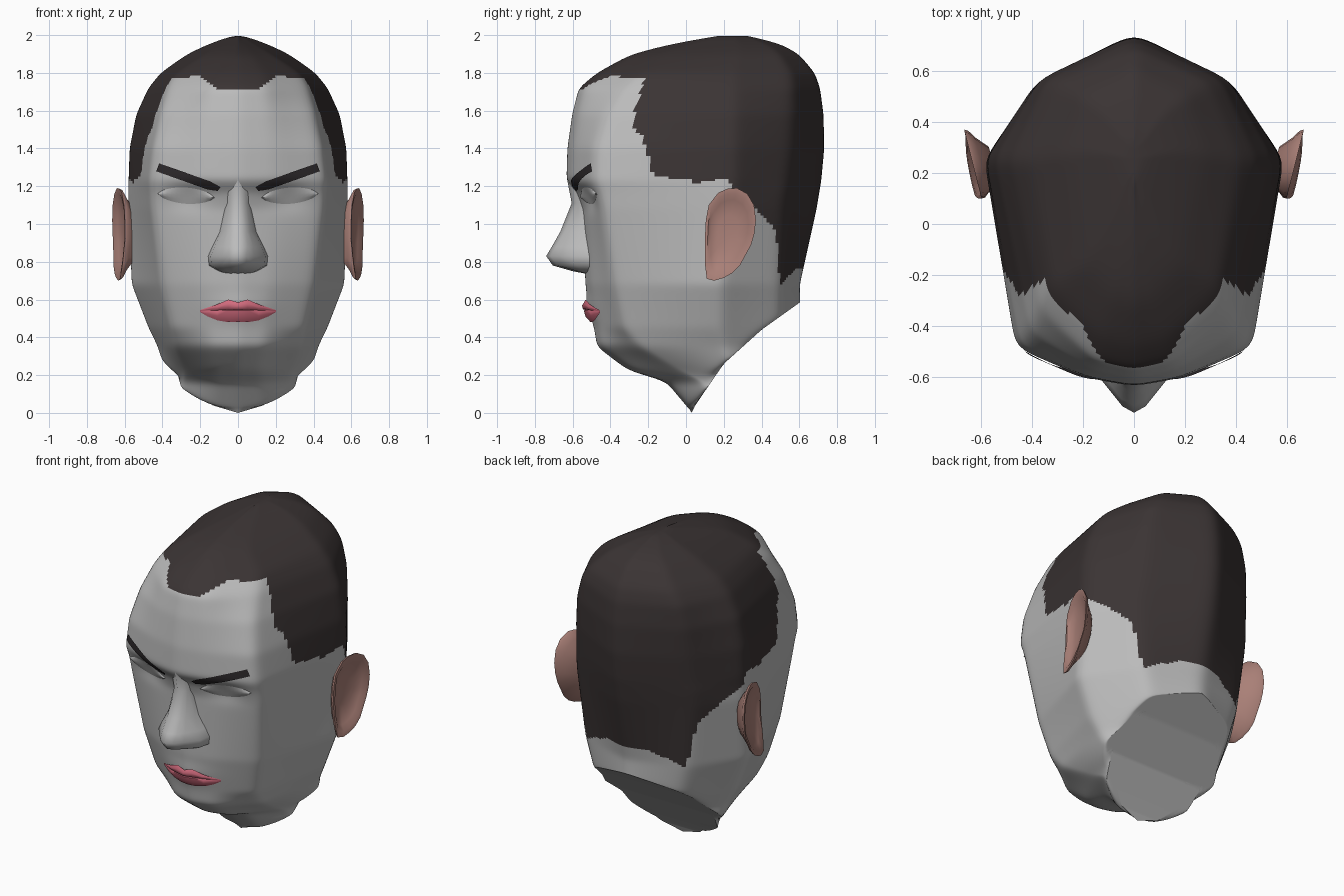
import bpy, bmesh, math
from mathutils import Vector
from mathutils.bvhtree import BVHTree

if "Cube" in bpy.data.objects:
    bpy.data.objects.remove(bpy.data.objects["Cube"])


def material(name, rgb):
    m = bpy.data.materials.new(name)
    m.diffuse_color = (*rgb, 1)
    m.use_nodes = True
    m.node_tree.nodes["Principled BSDF"].inputs["Base Color"].default_value = m.diffuse_color
    return m


SKIN = material("grey skin", (0.50, 0.50, 0.50))
HAIR = material("dark hair", (0.043, 0.034, 0.034))
BROW = material("brow black", (0.026, 0.022, 0.024))
EAR = material("ear pink brown", (0.40, 0.215, 0.185))
LIP = material("lip rose", (0.65, 0.15, 0.21))


def interp(table, t):
    """Piecewise linear lookup; each row is (key, values...)."""
    if t <= table[0][0]:
        return table[0][1:]
    for a, b in zip(table, table[1:]):
        if t <= b[0]:
            k = (t - a[0]) / (b[0] - a[0])
            return [p + (q - p) * k for p, q in zip(a[1:], b[1:])]
    return table[-1][1:]


def finish(name, bm, mats, angle=50, mirror=False):
    bmesh.ops.recalc_face_normals(bm, faces=bm.faces)
    me = bpy.data.meshes.new(name)
    bm.to_mesh(me)
    bm.free()
    ob = bpy.data.objects.new(name, me)
    bpy.context.collection.objects.link(ob)
    for m in mats:
        me.materials.append(m)
    bpy.ops.object.select_all(action='DESELECT')
    ob.select_set(True)
    bpy.context.view_layer.objects.active = ob
    bpy.ops.object.shade_smooth_by_angle(angle=math.radians(angle))
    if mirror:
        ob.modifiers.new("mirror", 'MIRROR').use_clip = True
    return ob


def grid(rows, closed=False):
    """Skin a list of point rows with quads."""
    bm = bmesh.new()
    vs = [[bm.verts.new(p) for p in r] for r in rows]
    n = len(rows[0])
    for a, b in zip(vs, vs[1:]):
        for j in range(n if closed else n - 1):
            k = (j + 1) % n
            bm.faces.new((a[j], a[k], b[k], b[j]))
    return bm, vs


# Head: stacked cross-sections
# z, front y, corner x, corner y, widest x, widest y, rear x, rear y, back y
SECTIONS = [
    (0.00, .03, .32, .16, .355, .33, .20, .48, .61),
    (0.17, -.11, .28, .07, .36, .28, .22, .48, .61),
    (0.22, -.30, .27, -.04, .39, .25, .23, .48, .61),
    (0.35, -.47, .33, -.25, .425, .20, .26, .48, .61),
    (0.45, -.485, .35, -.33, .475, .18, .29, .49, .61),
    (0.68, -.53, .40, -.38, .565, .18, .35, .50, .605),
    (1.08, -.55, .45, -.44, .58, .24, .40, .51, .70),
    (1.17, -.58, .455, -.46, .58, .24, .40, .52, .715),
    (1.23, -.63, .46, -.48, .58, .25, .39, .53, .725),
    (1.40, -.625, .44, -.475, .575, .25, .38, .55, .74),
    (1.58, -.60, .40, -.42, .54, .25, .37, .56, .735),
    (1.72, -.565, .36, -.33, .475, .25, .34, .56, .715),
    (1.80, -.47, .32, -.25, .41, .25, .29, .55, .685),
    (1.90, -.29, .17, -.15, .27, .27, .20, .49, .60),
    (1.96, -.05, .07, .05, .14, .28, .10, .42, .49),
    (2.005, .22, .003, .24, .005, .25, .003, .26, .28)]
RIM = [(.03, 0), (.05, .04), (.09, .10), (.2, .26), (.4, .44), (.61, .59)]
STEPS = (8, 10, 30, 16, 14)


def ring(z):
    yf, xc, yc, w, yw, x5, y5, yb = interp(SECTIONS, z)
    front = .02 if z < .2 else .035
    keys = [(0, yf), (.42 * xc, yf + front), (xc, yc), (w, yw), (x5, y5), (0, yb)]
    half = []
    for (ax, ay), (bx, by), n in zip(keys, keys[1:], STEPS):
        half += [(ax + (bx - ax) * i / n, ay + (by - ay) * i / n, z) for i in range(n)]
    half.append((0, yb, z))
    return half + [(-x, y, h) for x, y, h in reversed(half[1:-1])]


LEVELS = 165
bm, vs = grid([ring(2.005 * i / LEVELS) for i in range(LEVELS + 1)], closed=True)
M = len(vs[0])
for row in (vs[0], vs[-1]):
    for j in range(M // 2):
        quad = dict.fromkeys((row[j], row[j + 1], row[(M - j - 1) % M], row[(M - j) % M]))
        if len(quad) > 2:
            bm.faces.new(list(quad))


def cut_neck():
    for v in bm.verts:
        v.co.z = max(v.co.z, interp(RIM, v.co.y)[0])


def bump(v, x, z, rx, rz):
    return math.exp(-((abs(v.co.x) - x) / rx) ** 2 - ((v.co.z - z) / rz) ** 2)


cut_neck()
rim = [(v, v.co.copy()) for v in vs[0]]
for i in range(10):
    bmesh.ops.smooth_vert(bm, verts=bm.verts, factor=0.5,
                          use_axis_x=True, use_axis_y=True, use_axis_z=True)
for v in bm.verts:
    v.co.x *= 1.012
    v.co.y = .05 + (v.co.y - .05) * 1.012
    if v.co.y < -.2:  # eye sockets and mouth mound
        v.co.y += .02 * bump(v, .26, 1.14, .11, .06) - .015 * bump(v, 0, .56, .14, .07)
for v, co in rim:
    v.co = co
cut_neck()

# Hair: coloured above a jagged hairline
FRONT_LINE = [(0, 1.715), (.12, 1.715), (.15, 1.75), (.22, 1.79), (.30, 1.77), (.6, 1.77)]
SIDE_LINE = [(-.30, 1.54), (-.29, 1.53), (-.23, 1.46), (-.17, 1.25), (.02, 1.24), (.04, 1.215),
             (.23, 1.245), (.24, 1.18), (.35, 1.10), (.48, .96), (.485, .80), (.50, .68),
             (.58, .76), (.75, .80)]
for f in bm.faces:
    c = f.calc_center_median()
    top = c.z > interp(FRONT_LINE, abs(c.x))[0]
    side = c.z > interp(SIDE_LINE, c.y)[0] and c.y > -.29 + .29 * max(0, c.z - 1.53)
    f.material_index = int(top or side)

bm.normal_update()
surface = BVHTree.FromBMesh(bm)
finish("head", bm, [SKIN, HAIR], 60)


def face_y(x, z):
    return surface.ray_cast(Vector((x, -3, z)), Vector((0, 1, 0)))[0].y


# Nose: z, ridge y, ridge half-width, wing half-width, wing y
NOSE = [(1.24, -.63, .03, .09, -.56), (1.11, -.605, .035, .065, -.54), (.96, -.665, .045, .09, -.56),
        (.88, -.71, .05, .125, -.58), (.83, -.74, .045, .145, -.59), (.78, -.705, .045, .14, -.58),
        (.75, -.60, .03, .09, -.55), (.735, -.52, .02, .05, -.51)]
bm, vs = grid([[(0, y, z), (a, y + .025, z), (.6 * a + .4 * b, .5 * y + .5 * yw, z),
                (b, yw, z), (b + .02, -.47, z)] for z, y, a, b, yw in NOSE])
finish("nose", bm, [SKIN], 60, True)

# Lips: x, upper edge, parting and lower edge heights
LIPS = [(0, .585, .545, .48), (.05, .60, .547, .48), (.11, .575, .543, .49),
        (.16, .558, .543, .51), (.20, .545, .54, .533)]
rows = []
for x, up, mid, low in LIPS:
    k = 1 - (x / .2) ** 2
    rows.append([(x, face_y(x, h) - d * k - .005, h) for h, d in (
        (up, .008), (up * .6 + mid * .4, .022), (mid + .004, .02), (mid, .010),
        (mid - .004, .018), (mid * .45 + low * .55, .02), (low, .004))])
bm, vs = grid(rows)
finish("lips", bm, [LIP], 60, True)

# Eyebrows: thin strips following the forehead
rows = []
for i in range(13):
    t = i / 12
    x = .10 + .325 * t
    mid = 1.185 + .115 * t
    h = .021 * min(1, .5 + 3 * t)
    rows.append([(x - .008 * s, face_y(x - .008 * s, mid + s * h) - .008, mid + s * h)
                 for s in (-1, -.5, 0, .5, 1)])
bm, vs = grid(rows)
finish("eyebrows", bm, [BROW], 60, True)

# Eyes: shallow almond lids set in the sockets
rows = []
for i in range(13):
    t = i / 12
    x = .125 + .30 * t
    h = .042 * math.sin(math.pi * t) ** .6 + .001
    mid = 1.14 + .02 * t
    rows.append([(x, face_y(x, mid + s * h) - .003 - .010 * (1 - s * s), mid + s * h)
                 for s in (-1, -.5, 0, .5, 1)])
bm, vs = grid(rows)
finish("eyelids", bm, [SKIN], 60, True)

# Ears: outline rings from the back of the ear to the hollow
OUTLINE = [(.10, .92), (.105, 1.02), (.12, 1.10), (.17, 1.165), (.22, 1.187), (.27, 1.19),
           (.325, 1.16), (.36, 1.10), (.37, 1.02), (.362, .95), (.345, .89), (.285, .78),
           (.245, .74), (.20, .715), (.15, .70), (.11, .71), (.10, .79)]


def ear_ring(scale, depth):
    pts = []
    for y, z in OUTLINE:
        y, z = .22 + (y - .22) * scale, .95 + (z - .95) * scale
        x = .598 + .068 * (y - .1) / .27 + .12 * max(0, .9 - z)
        pts.append((x - depth, y, z))
    return pts


bm, vs = grid([ear_ring(.55, .08), ear_ring(.8, .035), ear_ring(.97, .015), ear_ring(1, 0),
               ear_ring(.88, .001), ear_ring(.74, .018), ear_ring(.4, .03)], closed=True)
bm.faces.new(vs[0])
bm.faces.new(vs[-1])
finish("ears", bm, [EAR], 45, True)
